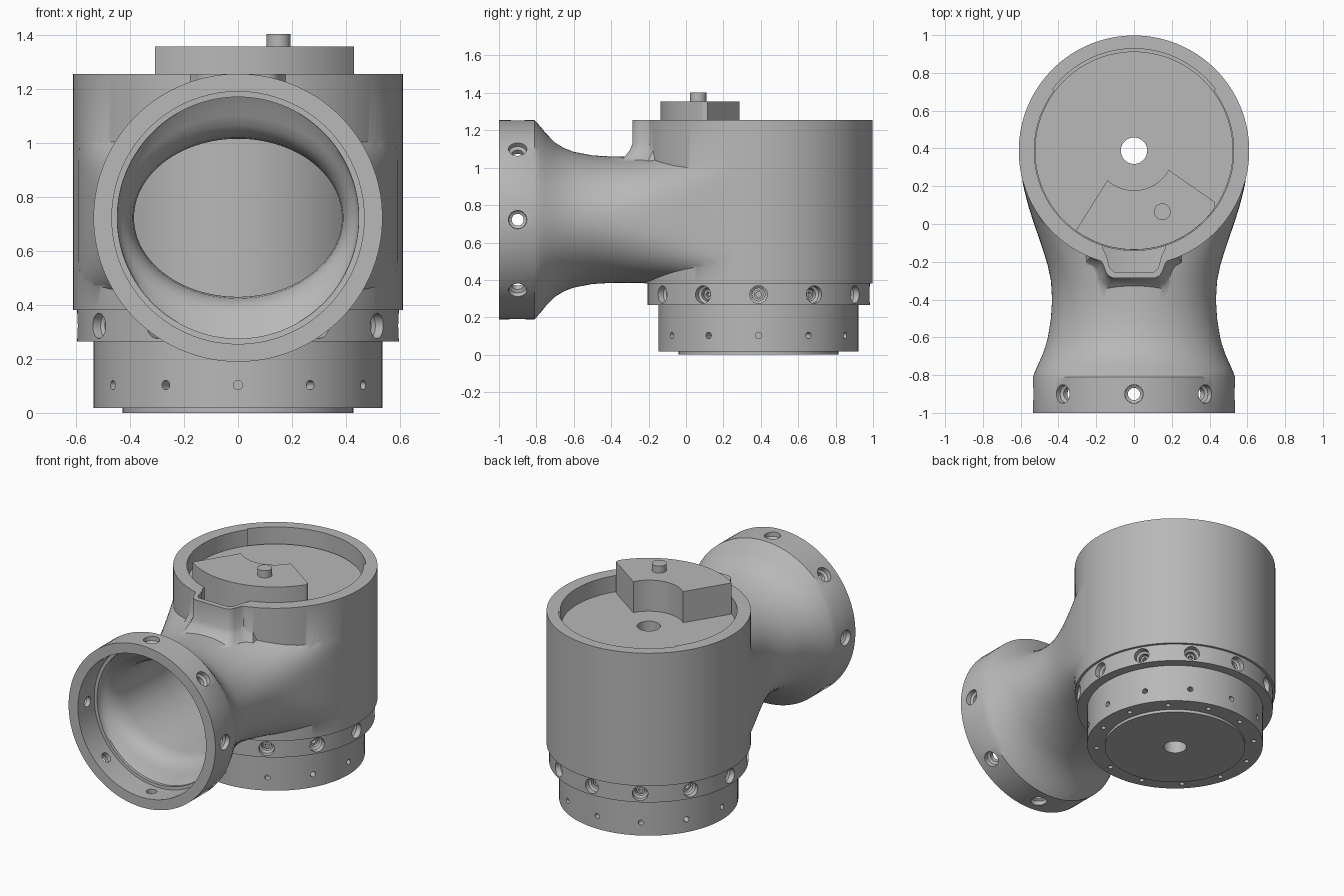
import bpy, bmesh, math
from mathutils import Matrix, Vector

if "Cube" in bpy.data.objects:
    bpy.data.objects.remove(bpy.data.objects["Cube"])

CY = 0.388      # y of the vertical joint axis
PZ = 0.722      # height of the side port axis
FLOOR = 1.15    # top of the motor inside the recess
SEG = 96

grey = bpy.data.materials.new("grey_metal")
grey.diffuse_color = (0.48, 0.48, 0.48, 1)
grey.use_nodes = True
grey.node_tree.nodes["Principled BSDF"].inputs["Base Color"].default_value = grey.diffuse_color


def finish(name, bm):
    bmesh.ops.recalc_face_normals(bm, faces=bm.faces[:])
    me = bpy.data.meshes.new(name)
    bm.to_mesh(me)
    bm.free()
    me.materials.append(grey)
    ob = bpy.data.objects.new(name, me)
    bpy.context.collection.objects.link(ob)
    return ob


def add_rings(bm, rings):
    """Skin a list of equal-length point rings and cap both ends."""
    vs = [[bm.verts.new(p) for p in r] for r in rings]
    n = len(vs[0])
    for a, b in zip(vs, vs[1:]):
        for i in range(n):
            j = (i + 1) % n
            bm.faces.new((a[i], a[j], b[j], b[i]))
    bm.faces.new(vs[0][::-1])
    bm.faces.new(vs[-1])


def lathe(name, profile, places, seg=SEG):
    """Revolve (radius, height) points, once for each placement matrix."""
    bm = bmesh.new()
    for m in places:
        add_rings(bm, [[m @ Vector((r * math.cos(2 * math.pi * i / seg),
                                    r * math.sin(2 * math.pi * i / seg), z))
                        for i in range(seg)] for r, z in profile])
    return finish(name, bm)


def loft_y(name, rows, seg=SEG):
    """Rounded sections along y: (y, half width, reach up, reach down, squareness)."""
    bm = bmesh.new()
    rings = []
    for y, rx, up, down, power in rows:
        ring = []
        for i in range(seg):
            a = 2 * math.pi * (i + 0.5) / seg
            c, s = math.cos(a), math.sin(a)
            c = math.copysign(abs(c) ** (2 / power), c)
            s = math.copysign(abs(s) ** (2 / power), s)
            ring.append((rx * c, y, PZ + s * (up if s > 0 else down)))
        rings.append(ring)
    add_rings(bm, rings)
    return finish(name, bm)


def prism(name, outline, z0, z1):
    bm = bmesh.new()
    add_rings(bm, [[(x, y, z) for x, y in outline] for z in (z0, z1)])
    return finish(name, bm)


def boolean(target, tool, op='DIFFERENCE'):
    mod = target.modifiers.new("bool", 'BOOLEAN')
    mod.object, mod.operation, mod.solver = tool, op, 'EXACT'
    bpy.context.view_layer.objects.active = target
    bpy.ops.object.modifier_apply(modifier=mod.name)
    bpy.data.objects.remove(tool)


def smooth(ob, angle=35):
    bpy.ops.object.select_all(action='DESELECT')
    ob.select_set(True)
    bpy.context.view_layer.objects.active = ob
    bpy.ops.object.shade_smooth_by_angle(angle=math.radians(angle))


AXIS = [Matrix.Translation((0, CY, 0))]


def around_axis(count, z):
    """Placements whose local z points outward around the joint axis."""
    return [Matrix.Translation((0, CY, z)) @ Matrix.Rotation(2 * math.pi * k / count, 4, 'Z')
            @ Matrix.Rotation(math.pi / 2, 4, 'Y') for k in range(count)]


def around_port(count):
    return [Matrix.Translation((0, -0.9, PZ)) @ Matrix.Rotation(2 * math.pi * k / count, 4, 'Y')
            for k in range(count)]


def arc(r, a0, a1, n):
    return [(r * math.cos(math.radians(a0 + (a1 - a0) * i / n)),
             CY + r * math.sin(math.radians(a0 + (a1 - a0) * i / n))) for i in range(n + 1)]


# housing: upright drum joined to a flared side neck
housing = lathe("housing", [(0.61, 0.38), (0.61, 1.255)], AXIS, 128)
neck = loft_y("neck", [
    (-1.0, .535, .533, .533, 2), (-.81, .535, .533, .533, 2), (-.78, .524, .50, .50, 2),
    (-.75, .511, .463, .463, 2), (-.7, .488, .412, .412, 2), (-.65, .47, .382, .382, 2),
    (-.6, .456, .363, .363, 2), (-.5, .44, .344, .344, 2), (-.4, .434, .338, .338, 2.1),
    (-.3, .44, .338, .338, 2.3), (-.22, .457, .339, .338, 2.6), (-.15, .478, .342, .338, 2.9),
    (-.07, .505, .348, .338, 3.4), (0, .529, .358, .338, 4), (.08, .555, .38, .338, 5),
    (.15, .574, .41, .338, 6), (.22, .59, .44, .338, 7), (.32, .6, .46, .338, 8)])
boolean(housing, neck, 'UNION')

# cable spout on the drum front, flared where it meets the neck
bm = bmesh.new()
half = [(0.25, 0.0), (0.225, -0.165), (0.185, -0.185), (0.165, -0.21),
        (0.15, -0.25), (0.137, -0.273), (0.11, -0.287)]
rings = []
for z, f in [(0.97, .10), (1.055, .095), (1.062, .06), (1.075, .036),
             (1.095, .015), (1.125, 0), (1.255, 0)]:
    side = []
    for x, y in half:
        x, y = x + f * 0.7, y - (f if y < -0.1 else 0)
        drop = 0.338 * (1 - math.sqrt(1 - (x / 0.44) ** 2)) * min(1, f / 0.06)
        side.append((x, y, z - drop))
    rings.append(side + [(-x, y, h) for x, y, h in reversed(side)])
add_rings(bm, rings)
boolean(housing, finish("spout", bm), 'UNION')

# motor well, slightly wider at the back, with a cable channel to the spout
well = arc(0.54, 37, 143, 40) + arc(0.528, 143, 397, 88)
boolean(housing, prism("well", well, 0.40, 1.4))
channel = [(0.165, 0.0), (0.165, -0.13), (0.145, -0.17), (0.128, -0.235), (0.105, -0.253)]
channel += [(-x, y) for x, y in reversed(channel)]
boolean(housing, prism("channel", channel, 0.96, 1.4))

# port bore: stepped mouth, rounded lip, oval throat
bore = [(y, rx, rz, rz, 2) for y, rx, rz in [
    (-1.05, .467, .467), (-.83, .467, .467), (-.829, .447, .447), (-.81, .447, .447),
    (-.79, .441, .415), (-.772, .43, .377), (-.75, .414, .340), (-.72, .40, .314),
    (-.68, .389, .298), (-.63, .385, .2925), (-.4, .385, .2925), (-.25, .392, .2925),
    (-.1, .415, .2925), (.1, .44, .2925)]]
boolean(housing, loft_y("bore", bore))
boolean(housing, lathe("shaft_hole", [(0.07, 0.2), (0.07, 1.3)], AXIS, 48))

# countersunk screw holes around the port collar
boolean(housing, lathe("collar_holes", [(0.032, 0.40), (0.032, 0.495), (0.048, 0.505),
                                        (0.052, 0.60)], around_port(8), 24))
smooth(housing)

# motor drum standing in the well
motor = lathe("motor", [(0.525, 0.39), (0.525, FLOOR)], AXIS)
boolean(motor, lathe("motor_shaft", [(0.07, 0.2), (0.07, 1.3)], AXIS, 48))
smooth(motor)

# clamp ring with sunken screws
clamp = lathe("clamp_ring", [(0.595, 0.265), (0.595, 0.38)], AXIS)
boolean(clamp, lathe("clamp_holes", [(0.034, 0.50), (0.034, 0.55), (0.047, 0.56),
                                     (0.047, 0.65)], around_axis(12, 0.322), 24))
boolean(clamp, lathe("clamp_shaft", [(0.07, 0.2), (0.07, 0.5)], AXIS, 48))
smooth(clamp)
screws = lathe("clamp_screws", [(0.026, 0.49), (0.026, 0.54), (0.014, 0.54), (0.014, 0.515)],
               around_axis(12, 0.322), 16)
smooth(screws)

# lower actuator with side and underside pin holes
actuator = lathe("actuator", [(0.535, 0.018), (0.535, 0.265)], AXIS)
boolean(actuator, lathe("side_holes", [(0.017, 0.48), (0.017, 0.6)], around_axis(12, 0.103), 16))
under = [Matrix.Translation((x, y, 0)) for x, y in arc(0.48, 15, 345, 11)]
boolean(actuator, lathe("under_holes", [(0.015, -0.05), (0.015, 0.06)], under, 16))
boolean(actuator, lathe("actuator_shaft", [(0.07, -0.1), (0.07, 0.5)], AXIS, 48))
smooth(actuator)

# output flange underneath
flange = lathe("output_flange", [(0.427, 0), (0.427, 0.018)], AXIS)
boolean(flange, lathe("flange_shaft", [(0.07, -0.1), (0.07, 0.1)], AXIS, 48))
smooth(flange)

# sector block on the motor, with a connector pin on top
sector = arc(0.524, 234, 325, 40) + [(0.43, 0.115)] + arc(0.21, 331, 228, 24)
block = prism("sector_block", sector, FLOOR, 1.355)
smooth(block, 20)
pin = lathe("connector_pin", [(0.044, 1.355), (0.044, 1.402)],
            [Matrix.Translation((0.15, 0.065, 0))], 32)
smooth(pin)
